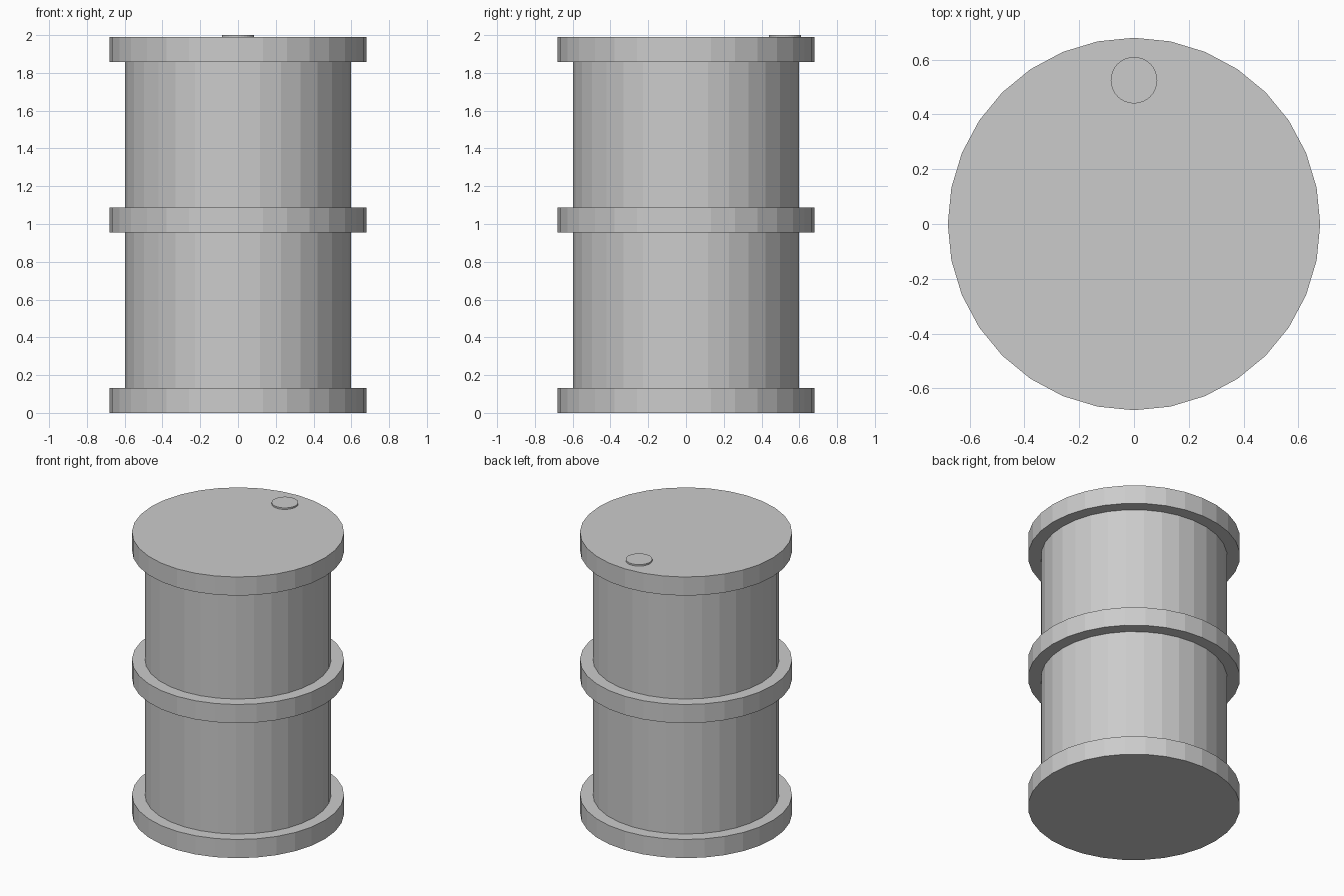
import bpy
import bmesh
from mathutils import Matrix

cube = bpy.data.objects.get("Cube")
if cube:
    bpy.data.objects.remove(cube, do_unlink=True)

# Single plain metal colour
grey = bpy.data.materials.new("light_grey")
grey.use_nodes = True
colour = (0.6, 0.6, 0.6, 1.0)
grey.diffuse_color = colour
grey.node_tree.nodes["Principled BSDF"].inputs["Base Color"].default_value = colour


def cylinder(name, radius, bottom, top, y=0.0, sides=32):
    """Flat-shaded capped cylinder standing between two heights."""
    bm = bmesh.new()
    bmesh.ops.create_cone(
        bm, cap_ends=True, segments=sides, radius1=radius, radius2=radius,
        depth=top - bottom,
        matrix=Matrix.Translation((0, y, (top + bottom) / 2)))
    mesh = bpy.data.meshes.new(name)
    bm.to_mesh(mesh)
    bm.free()
    mesh.materials.append(grey)
    obj = bpy.data.objects.new(name, mesh)
    bpy.context.collection.objects.link(obj)
    return obj


# Drum wall, ending inside the outer rims
cylinder("drum_body", 0.597, 0.06, 1.92)

# Three equal raised bands
band_height = 0.132
for name, bottom in (("bottom_rim", 0.0), ("middle_band", 0.955), ("top_rim", 1.857)):
    cylinder(name, 0.68, bottom, bottom + band_height)

# Small plug near the back edge of the lid
plug = cylinder("lid_plug", 0.085, 1.96, 2.0, y=0.525)
